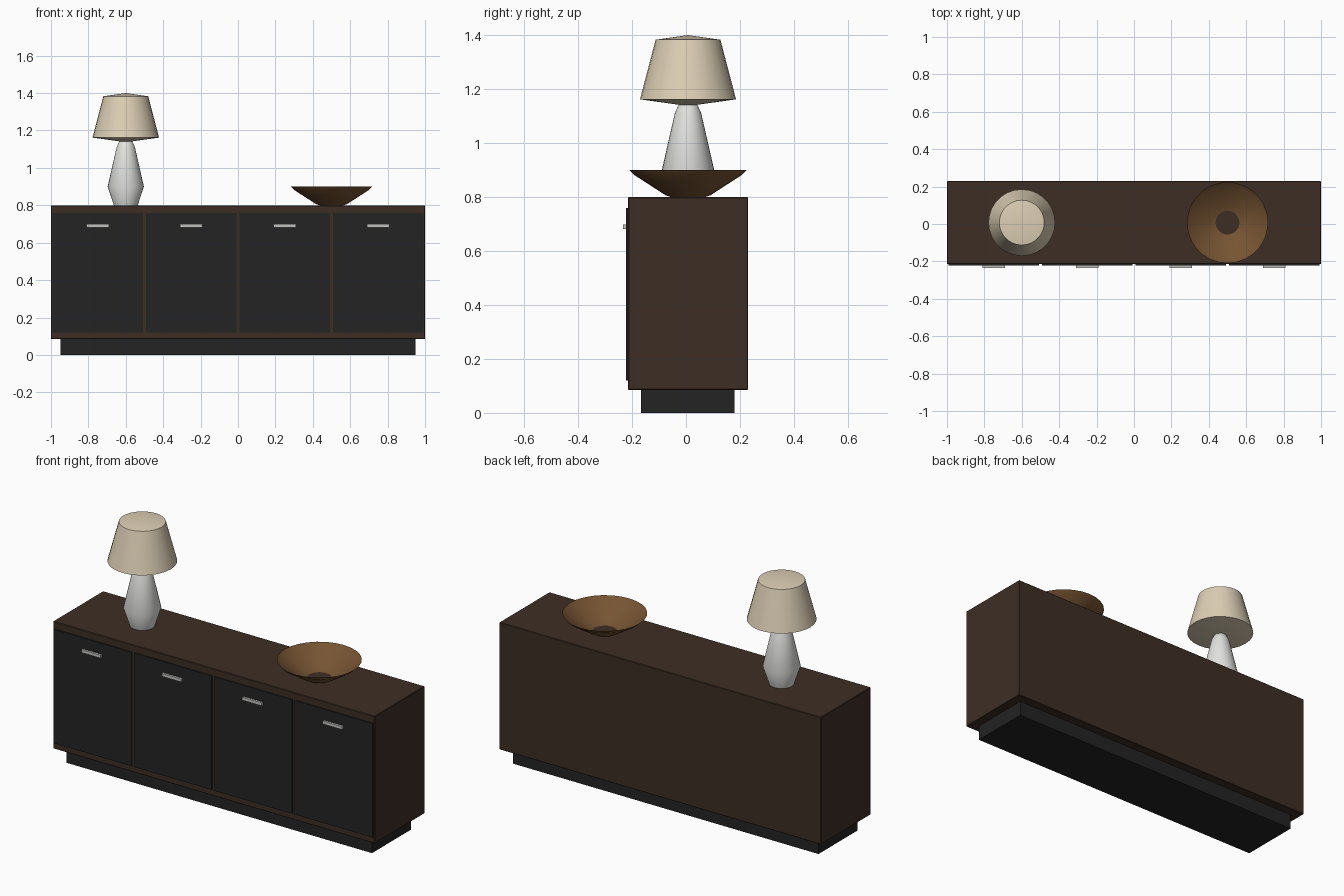
import bpy, bmesh, math
from mathutils import Matrix

cube = bpy.data.objects.get("Cube")
if cube:
    bpy.data.objects.remove(cube, do_unlink=True)


def material(name, rgb):
    m = bpy.data.materials.new(name)
    m.use_nodes = True
    m.diffuse_color = (*rgb, 1)
    for n in m.node_tree.nodes:
        if n.type == 'BSDF_PRINCIPLED':
            n.inputs["Base Color"].default_value = (*rgb, 1)
            n.inputs["Roughness"].default_value = 0.6
    return m


WALNUT = material("dark walnut", (0.047, 0.027, 0.018))
BLACK = material("matt black", (0.017, 0.017, 0.017))
STEEL = material("brushed steel", (0.55, 0.55, 0.53))
CERAMIC = material("white ceramic", (0.75, 0.75, 0.74))
LINEN = material("cream linen", (0.72, 0.62, 0.46))
BRONZE = material("bowl wood", (0.18, 0.088, 0.032))


def finish(name, bm, mat, angle):
    mesh = bpy.data.meshes.new(name)
    bm.to_mesh(mesh)
    bm.free()
    mesh.materials.append(mat)
    ob = bpy.data.objects.new(name, mesh)
    bpy.context.collection.objects.link(ob)
    bpy.ops.object.select_all(action='DESELECT')
    ob.select_set(True)
    bpy.context.view_layer.objects.active = ob
    bpy.ops.object.shade_smooth_by_angle(angle=math.radians(angle))
    return ob


def box(name, mat, x, y, z, bevel=0.0):
    """Box from (low, high) ranges on each axis."""
    bm = bmesh.new()
    size = [b - a for a, b in (x, y, z)]
    mid = [(a + b) / 2 for a, b in (x, y, z)]
    bmesh.ops.create_cube(bm, size=1,
                          matrix=Matrix.Translation(mid) @ Matrix.Diagonal((*size, 1)))
    if bevel:
        bmesh.ops.bevel(bm, geom=bm.edges[:], offset=bevel, segments=1, affect='EDGES')
    return finish(name, bm, mat, 30)


def lathe(name, mat, centre, profile, sides=28):
    """Spin (radius, height) points round a vertical axis."""
    bm = bmesh.new()
    verts = [bm.verts.new((r, 0, z)) for r, z in profile]
    edges = [bm.edges.new(pair) for pair in zip(verts, verts[1:])]
    bmesh.ops.spin(bm, geom=verts + edges, cent=(0, 0, 0), axis=(0, 0, 1),
                   angle=math.tau, steps=sides, use_duplicate=False)
    bmesh.ops.remove_doubles(bm, verts=bm.verts[:], dist=0.0005)
    bmesh.ops.recalc_face_normals(bm, faces=bm.faces[:])
    ob = finish(name, bm, mat, 40)
    ob.location = (*centre, 0)
    return ob


# Cabinet and recessed plinth
box("cabinet_body", WALNUT, (-1, 1), (-0.215, 0.23), (0.085, 0.8), 0.003)
box("plinth", BLACK, (-0.95, 0.95), (-0.167, 0.18), (0, 0.09))

# Four doors, each with a bar handle
for i in range(4):
    cx = -0.75 + 0.5 * i
    box(f"door_{i + 1}", BLACK, (cx - 0.242, cx + 0.242), (-0.222, -0.21), (0.12, 0.76))
    box(f"handle_{i + 1}", STEEL, (cx - 0.06, cx + 0.06), (-0.234, -0.22), (0.682, 0.699))

# Table lamp
LAMP = (-0.6, 0.0075)
lathe("lamp_base", CERAMIC, LAMP,
      [(0, 0.8), (0.064, 0.8), (0.097, 0.9), (0.049, 1.11), (0.036, 1.14), (0, 1.16)])
lathe("lamp_shade", LINEN, LAMP,
      [(0, 1.137), (0.178, 1.162), (0.12, 1.383), (0, 1.4)])

# Open bowl
lathe("bowl", BRONZE, (0.5, 0.0075),
      [(0.058, 0.798), (0.084, 0.807), (0.2, 0.882), (0.217, 0.9)])
